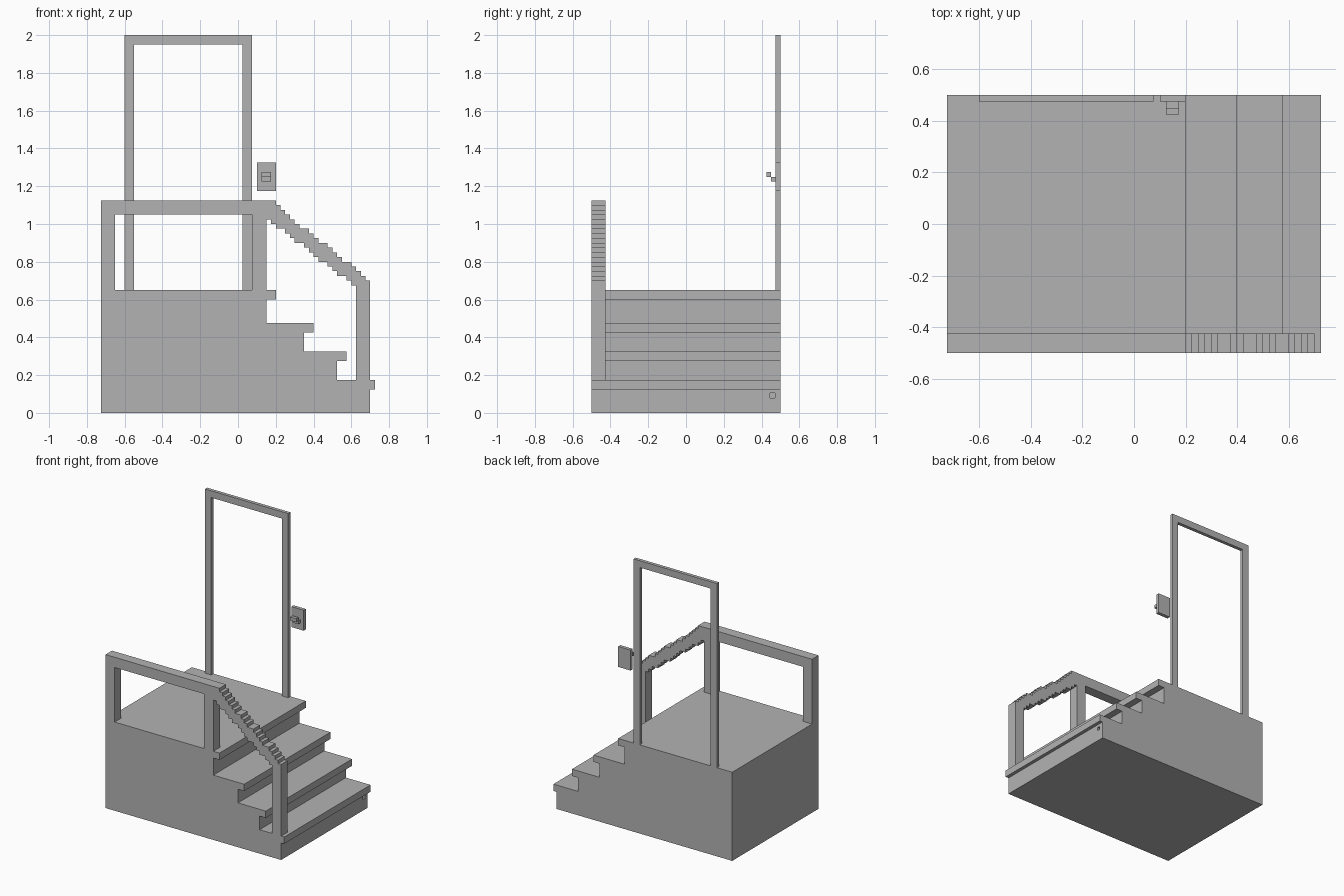
import bpy
import bmesh

U = 0.025  # building module

if "Cube" in bpy.data.objects:
    bpy.data.objects.remove(bpy.data.objects["Cube"], do_unlink=True)

grey = bpy.data.materials.new("plain grey")
grey.use_nodes = True
colour = (0.45, 0.45, 0.45, 1)
grey.diffuse_color = colour
grey.node_tree.nodes["Principled BSDF"].inputs["Base Color"].default_value = colour


def extrude_profile(name, points, y0, y1):
    """Solid made from an x-z outline stretched from y0 to y1."""
    bm = bmesh.new()
    face = bm.faces.new([bm.verts.new((x, y0, z)) for x, z in points])
    grown = bmesh.ops.extrude_face_region(bm, geom=[face])
    moved = [v for v in grown["geom"] if isinstance(v, bmesh.types.BMVert)]
    bmesh.ops.translate(bm, verts=moved, vec=(0, y1 - y0, 0))
    bmesh.ops.recalc_face_normals(bm, faces=bm.faces)
    mesh = bpy.data.meshes.new(name)
    bm.to_mesh(mesh)
    bm.free()
    mesh.materials.append(grey)
    obj = bpy.data.objects.new(name, mesh)
    bpy.context.collection.objects.link(obj)
    return obj


def box(name, x0, x1, y0, y1, z0, z1):
    return extrude_profile(name, [(x0, z0), (x1, z0), (x1, z1), (x0, z1)], y0, y1)


# Platform and stairs: each tread has a nosing that overhangs its riser
treads = [(0.7, 0.725, 0.175), (0.525, 0.575, 0.325),
          (0.35, 0.4, 0.475), (0.15, 0.2, 0.65)]  # riser x, nosing x, top z
outline = [(-0.725, 0)]
floor = 0
for riser, nose, top in treads:
    outline += [(riser, floor), (riser, top - 2 * U), (nose, top - 2 * U), (nose, top)]
    floor = top
outline.append((-0.725, floor))
stairs = extrude_profile("platform_stairs", outline, -0.5, 0.5)

# Small socket in the lowest riser
cutter = box("socket_cutter", 0.65, 0.71, 0.445, 0.47, 0.08, 0.105)
cutter.hide_render = True
cut = stairs.modifiers.new("socket", "BOOLEAN")
cut.operation = "DIFFERENCE"
cut.solver = "EXACT"
cut.object = cutter
bpy.context.view_layer.objects.active = stairs
bpy.ops.object.modifier_apply(modifier=cut.name)
bpy.data.objects.remove(cutter, do_unlink=True)

# Railing along the front edge
RY = (-0.5, -0.425)
box("railing_rear_post", -0.725, -0.65, *RY, 0.65, 1.05)
box("railing_middle_post", 0.075, 0.15, *RY, 0.65, 1.05)
box("railing_top_bar", -0.725, 0.15, *RY, 1.05, 1.125)
box("railing_end_post", 0.625, 0.7, *RY, 0.175, 0.675)

# Stepped sloping handrail: upper edge going down, lower edge coming back
level_cells = (6, 10, 15)  # cells that keep the height of the previous one
upper = [(0.15, 1.125), (0.2, 1.125)]
z = 1.125
for i in range(20):
    x = 0.2 + i * U
    if i not in level_cells:
        z -= U
        upper += [(x, z + U), (x, z)] if i else [(x, z)]
upper.append((0.7, z))
lower = [(0.7, 0.675)]
previous = 0.675
for j in reversed(range(19)):
    z = 1.025 - U * round(14 * j / 18)
    if z - previous > U / 2:
        x = 0.15 + (j + 1) * U
        lower += [(x, previous), (x, z)]
        previous = z
lower.append((0.15, previous))
extrude_profile("sloping_handrail", upper + lower, *RY)

# Door frame on the back edge of the platform
DY = (0.475, 0.5)
for name, x in (("right", -0.6), ("left", 0.025)):
    box("door_post_" + name, x, x + 2 * U, *DY, 0.65, 1.95)
box("door_lintel", -0.6, 0.075, *DY, 1.95, 2.0)

# Wall switch beside the door
box("switch_plate", 0.1, 0.2, *DY, 1.175, 1.325)
box("switch_stem", 0.125, 0.175, 0.45, 0.475, 1.225, 1.25)
box("switch_lever", 0.125, 0.175, 0.425, 0.45, 1.25, 1.275)
